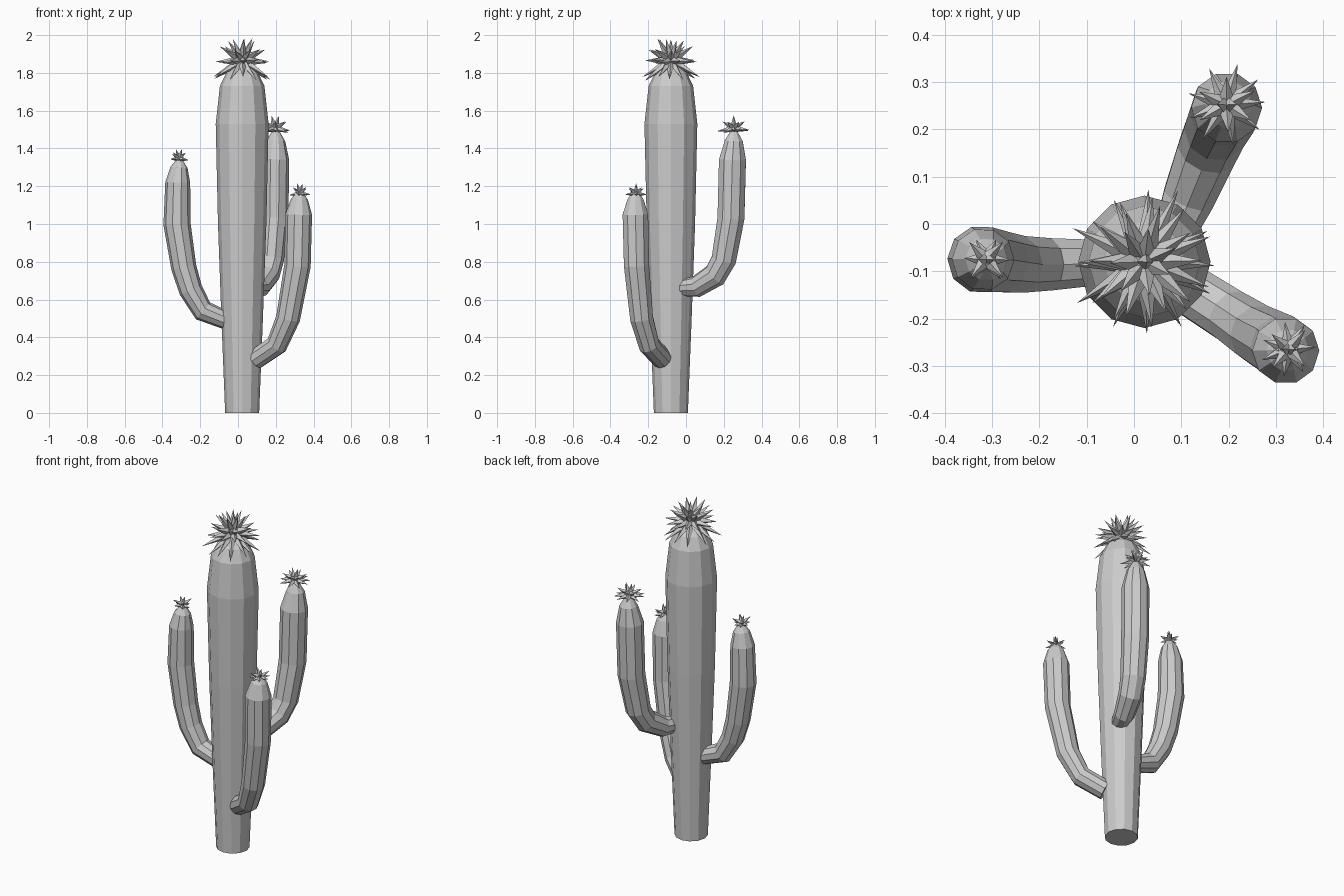
import bpy, bmesh, math, random
from mathutils import Vector, Matrix

if "Cube" in bpy.data.objects:
    bpy.data.objects.remove(bpy.data.objects["Cube"])

random.seed(4)


def finish(bm, name):
    bmesh.ops.recalc_face_normals(bm, faces=bm.faces)
    mesh = bpy.data.meshes.new(name)
    bm.to_mesh(mesh)
    bm.free()
    obj = bpy.data.objects.new(name, mesh)
    bpy.context.collection.objects.link(obj)
    return obj


def tube(name, path, sides):
    """Sweep a polygon along (x, y, z, radius) points and cap both ends."""
    bm = bmesh.new()
    pts = [Vector(p[:3]) for p in path]
    rings, prev = [], None
    for i, p in enumerate(pts):
        before, after = pts[max(i - 1, 0)], pts[min(i + 1, len(pts) - 1)]
        d = (after - before).normalized()
        if prev is None:
            rot = Vector((0, 0, 1)).rotation_difference(d)
        else:
            rot = prev.rotation_difference(d) @ rot
        prev = d
        ring = []
        for k in range(sides):
            a = 2 * math.pi * k / sides
            v = Vector((math.cos(a), math.sin(a), 0)) * path[i][3]
            ring.append(bm.verts.new(p + rot @ v))
        rings.append(ring)
    for a, b in zip(rings, rings[1:]):
        for k in range(sides):
            n = (k + 1) % sides
            bm.faces.new((a[k], a[n], b[n], b[k]))
    bm.faces.new(rings[0])
    bm.faces.new(rings[-1])
    return finish(bm, name)


def flower(name, centre, core, width, rings):
    """Core ball with rings of pointed petals: (elevation, count, length)."""
    bm = bmesh.new()
    centre = Vector(centre)
    bmesh.ops.create_icosphere(bm, subdivisions=1, radius=core,
                               matrix=Matrix.Translation(centre))
    for r, (elev, count, length) in enumerate(rings):
        for k in range(count):
            a = 2 * math.pi * (k + 0.5 * (r % 2)) / count + random.uniform(-.1, .1)
            e = math.radians(elev + random.uniform(-5, 5))
            d = Vector((math.cos(a) * math.cos(e), math.sin(a) * math.cos(e), math.sin(e)))
            start, tip = core * 0.6, length * random.uniform(.93, 1.04)
            m = (Matrix.Translation(centre + d * (start + tip) / 2)
                 @ d.to_track_quat('Z', 'Y').to_matrix().to_4x4())
            bmesh.ops.create_cone(bm, cap_ends=True, segments=4, radius1=width,
                                  radius2=0, depth=tip - start, matrix=m)
    return finish(bm, name)


# Main trunk, widening upward and closing in a dome
trunk = [(0, .09), (.5, .11), (1.0, .128), (1.53, .14), (1.73, .118),
         (1.80, .085), (1.84, .045)]
tube("trunk", [(.022, -.08, z, r) for z, r in trunk], 12)

# Three curved arms
tube("left_arm", [(-.05, -.08, .485, .048), (-.185, -.085, .54, .058),
                  (-.25, -.085, .65, .063), (-.287, -.08, .77, .067),
                  (-.323, -.075, 1.0, .072), (-.319, -.075, 1.22, .066),
                  (-.312, -.075, 1.30, .045), (-.31, -.075, 1.335, .02)], 10)
tube("right_arm", [(.095, -.125, .285, .055), (.205, -.195, .36, .058),
                   (.265, -.235, .50, .064), (.315, -.262, .78, .07),
                   (.321, -.268, 1.05, .071), (.325, -.267, 1.13, .045),
                   (.325, -.265, 1.165, .02)], 10)
tube("back_arm", [(.085, -.02, .663, .045), (.115, .055, .668, .057),
                  (.155, .155, .73, .066), (.174, .2, .81, .069),
                  (.192, .238, 1.03, .075), (.196, .246, 1.34, .075),
                  (.2, .253, 1.44, .05), (.2, .253, 1.49, .02)], 10)

# Large flower crowning the trunk
flower("crown_flower", (.022, -.08, 1.865), .055, .022,
       [(-30, 12, .185), (-2, 11, .145), (28, 10, .14), (58, 7, .135), (88, 1, .12)])

# Small flowers on the arm tips
flower("left_flower", (-.312, -.075, 1.345), .022, .013,
       [(-5, 6, .05), (30, 4, .06), (70, 2, .055)])
flower("right_flower", (.327, -.265, 1.16), .022, .013,
       [(-8, 7, .062), (32, 4, .06), (75, 2, .058)])
flower("back_flower", (.195, .252, 1.505), .028, .016,
       [(-8, 9, .088), (30, 6, .075), (72, 2, .075)])
